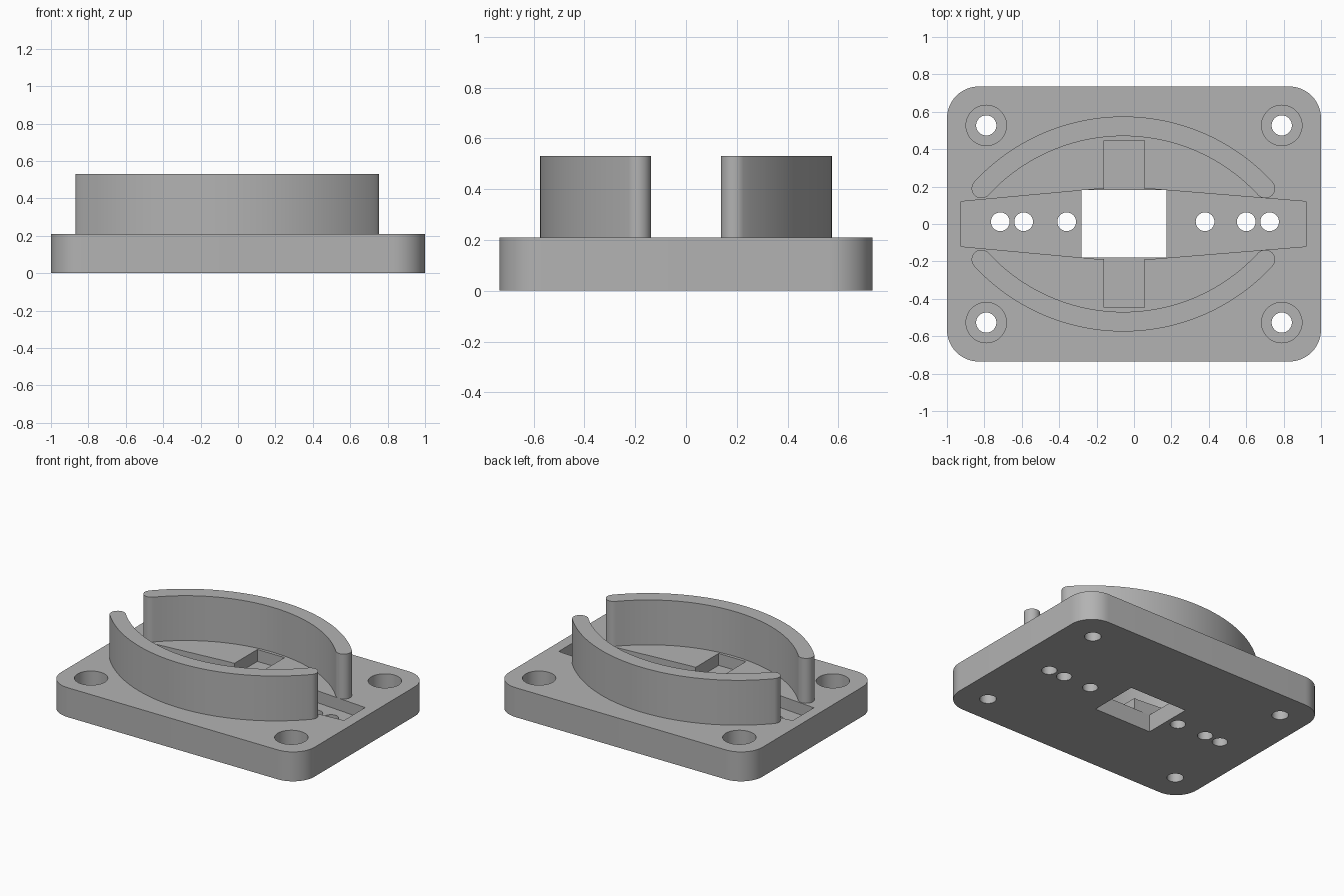
import bpy, bmesh
from math import sin, cos, pi, radians

if "Cube" in bpy.data.objects:
    bpy.data.objects.remove(bpy.data.objects["Cube"], do_unlink=True)

grey = bpy.data.materials.new("plain_grey")
grey.use_nodes = True
grey.diffuse_color = (0.45, 0.45, 0.45, 1)
grey.node_tree.nodes["Principled BSDF"].inputs["Base Color"].default_value = (0.45, 0.45, 0.45, 1)

TOP, WALL_TOP = 0.21, 0.53
POCKET = TOP - 0.085      # floor of the shallow pockets
BORE = TOP - 0.12         # floor of the screw counterbores


def prism(name, outline, z0, z1):
    """Extrude a closed outline from z0 to z1."""
    bm = bmesh.new()
    face = bm.faces.new([bm.verts.new((x, y, z0)) for x, y in outline])
    out = bmesh.ops.extrude_face_region(bm, geom=[face])
    bmesh.ops.translate(bm, vec=(0, 0, z1 - z0),
                        verts=[v for v in out["geom"] if isinstance(v, bmesh.types.BMVert)])
    bmesh.ops.recalc_face_normals(bm, faces=bm.faces)
    mesh = bpy.data.meshes.new(name)
    bm.to_mesh(mesh)
    bm.free()
    mesh.materials.append(grey)
    obj = bpy.data.objects.new(name, mesh)
    bpy.context.collection.objects.link(obj)
    return obj


def arc(cx, cy, r, a0, a1, n):
    return [(cx + r * cos(a0 + (a1 - a0) * i / n), cy + r * sin(a0 + (a1 - a0) * i / n))
            for i in range(n + 1)]


def circle(cx, cy, r, n=48):
    return arc(cx, cy, r, 0, 2 * pi, n)[:-1]


def rect(x0, x1, y0, y1):
    return [(x0, y0), (x1, y0), (x1, y1), (x0, y1)]


def select_only(obj):
    bpy.ops.object.select_all(action="DESELECT")
    obj.select_set(True)
    bpy.context.view_layer.objects.active = obj


def cut(target, outline, z0, z1=TOP + 0.1):
    cutter = prism("cutter", outline, z0, z1)
    cutter.hide_render = True
    mod = target.modifiers.new("cut", "BOOLEAN")
    mod.operation, mod.solver, mod.object = "DIFFERENCE", "EXACT", cutter
    select_only(target)
    bpy.ops.object.modifier_apply(modifier=mod.name)
    bpy.data.objects.remove(cutter, do_unlink=True)


def smooth(obj):
    select_only(obj)
    bpy.ops.object.shade_smooth_by_angle(angle=radians(30))


# Base plate with rounded corners
R = 0.17
corners = []
for i, (sx, sy) in enumerate([(1, 1), (-1, 1), (-1, -1), (1, -1)]):
    corners += arc(sx * (1 - R), sy * (0.735 - R), R, i * pi / 2, (i + 1) * pi / 2, 14)
plate = prism("base_plate", corners, 0, TOP)

# Tapered channel, cross slot and central window
upper = [(0.92, 0.12), (0.1, 0.187), (-0.2, 0.187), (-0.925, 0.12)]
channel = upper + [(x, -y) for x, y in reversed(upper)]
cut(plate, channel, POCKET)
cut(plate, rect(-0.16, 0.055, -0.447, 0.447), POCKET)
cut(plate, rect(-0.28, 0.175, -0.178, 0.182), -0.1)

# Pin holes along the channel
for x in (-0.715, -0.59, -0.36, 0.38, 0.6, 0.725):
    cut(plate, circle(x, 0.012, 0.05), -0.1)

# Counterbored screw holes
for sx in (-1, 1):
    for sy in (-1, 1):
        cut(plate, circle(sx * 0.79, sy * 0.527, 0.108), BORE)
        cut(plate, circle(sx * 0.79, sy * 0.527, 0.054), -0.1)
smooth(plate)

# Pair of curved walls with rounded ends
CX, CY, MID, HALF = -0.057, -0.51, 1.0325, 0.0525
SPAN = radians(47.3)
a0, a1 = pi / 2 - SPAN, pi / 2 + SPAN
outline = arc(CX, CY, MID + HALF, a0, a1, 48)
outline += arc(CX + MID * cos(a1), CY + MID * sin(a1), HALF, a1, a1 + pi, 14)[1:-1]
outline += arc(CX, CY, MID - HALF, a1, a0, 48)
outline += arc(CX + MID * cos(a0), CY + MID * sin(a0), HALF, a0 + pi, a0 + 2 * pi, 14)[1:-1]
for name, side in (("back_curved_wall", 1), ("front_curved_wall", -1)):
    smooth(prism(name, [(x, side * y) for x, y in outline], TOP, WALL_TOP))
